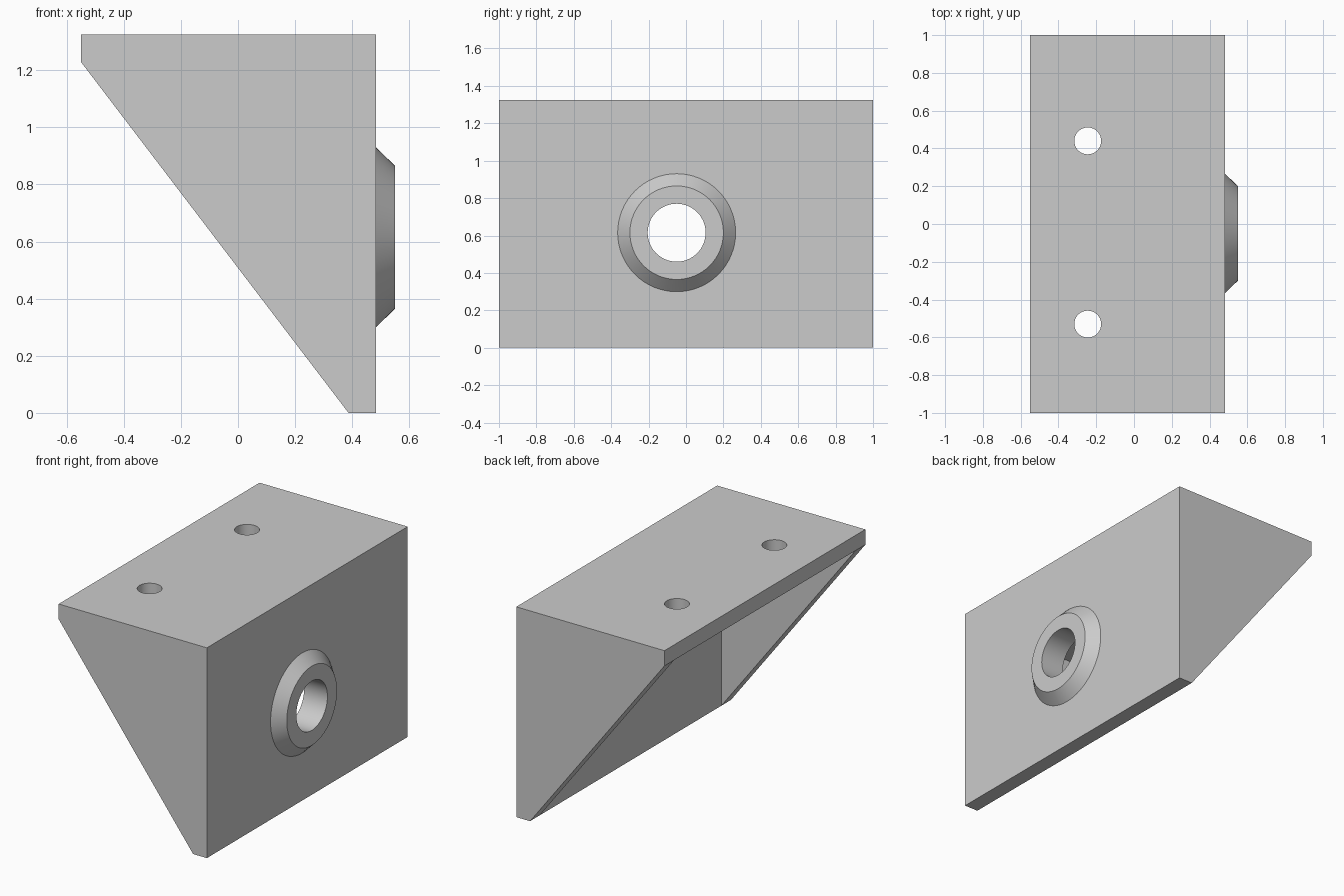
import bpy, bmesh, math
from mathutils import Matrix, Vector

cube = bpy.data.objects.get("Cube")
if cube:
    bpy.data.objects.remove(cube, do_unlink=True)

HEIGHT, THICK = 1.325, 0.096
BACK, FACE, TIP = -0.55, 0.483, 0.55
BORE_Y, BORE_Z = -0.05, 0.615

grey = bpy.data.materials.new("plain grey")
grey.use_nodes = True
grey.diffuse_color = (0.6, 0.6, 0.6, 1)
grey.node_tree.nodes["Principled BSDF"].inputs["Base Color"].default_value = (0.6, 0.6, 0.6, 1)


def add_object(name, bm):
    bmesh.ops.recalc_face_normals(bm, faces=bm.faces)
    mesh = bpy.data.meshes.new(name)
    bm.to_mesh(mesh)
    bm.free()
    mesh.materials.append(grey)
    obj = bpy.data.objects.new(name, mesh)
    bpy.context.collection.objects.link(obj)
    return obj


def prism(name, profile, half_width):
    """Extrude an x-z outline along y."""
    bm = bmesh.new()
    face = bm.faces.new([bm.verts.new((x, -half_width, z)) for x, z in profile])
    moved = bmesh.ops.extrude_face_region(bm, geom=[face])["geom"]
    verts = [v for v in moved if isinstance(v, bmesh.types.BMVert)]
    bmesh.ops.translate(bm, verts=verts, vec=(0, 2 * half_width, 0))
    return add_object(name, bm)


def cone(name, centre, r1, r2, depth, along_x=False):
    bm = bmesh.new()
    turn = Matrix.Rotation(math.pi / 2, 4, "Y") if along_x else Matrix()
    bmesh.ops.create_cone(bm, cap_ends=True, segments=64, radius1=r1, radius2=r2,
                          depth=depth, matrix=Matrix.Translation(Vector(centre)) @ turn)
    return add_object(name, bm)


def combine(target, tool, operation):
    mod = target.modifiers.new(tool.name, "BOOLEAN")
    mod.operation, mod.solver, mod.object = operation, "EXACT", tool
    bpy.context.view_layer.objects.active = target
    bpy.ops.object.modifier_apply(modifier=mod.name)
    bpy.data.objects.remove(tool, do_unlink=True)


# Wedge body, hollowed to leave a top plate, a wall and two end gussets
inner = FACE - THICK
shelf = HEIGHT - THICK
bracket = prism("bracket", [(BACK, shelf), (BACK, HEIGHT), (FACE, HEIGHT),
                            (FACE, 0), (inner, 0)], 1)
cavity = prism("cavity", [(-1, -1), (-1, shelf), (inner, shelf), (inner, -1)], 1 - THICK)
combine(bracket, cavity, "DIFFERENCE")

# Tapered boss on the wall, slightly sunk so the union is clean
sunk = 0.02
depth = TIP - FACE + sunk
boss = cone("boss", (TIP - depth / 2, BORE_Y, BORE_Z), 0.315 + sunk, 0.25, depth, True)
combine(bracket, boss, "UNION")

# Through bore and the two mounting holes
bore = cone("bore", (FACE, BORE_Y, BORE_Z), 0.155, 0.155, 0.6, True)
combine(bracket, bore, "DIFFERENCE")
for y in (0.44, -0.53):
    hole = cone("mounting_hole", (-0.245, y, HEIGHT), 0.071, 0.071, 0.4)
    combine(bracket, hole, "DIFFERENCE")

bpy.ops.object.select_all(action="DESELECT")
bracket.select_set(True)
bpy.context.view_layer.objects.active = bracket
bpy.ops.object.shade_smooth_by_angle(angle=math.radians(30))
